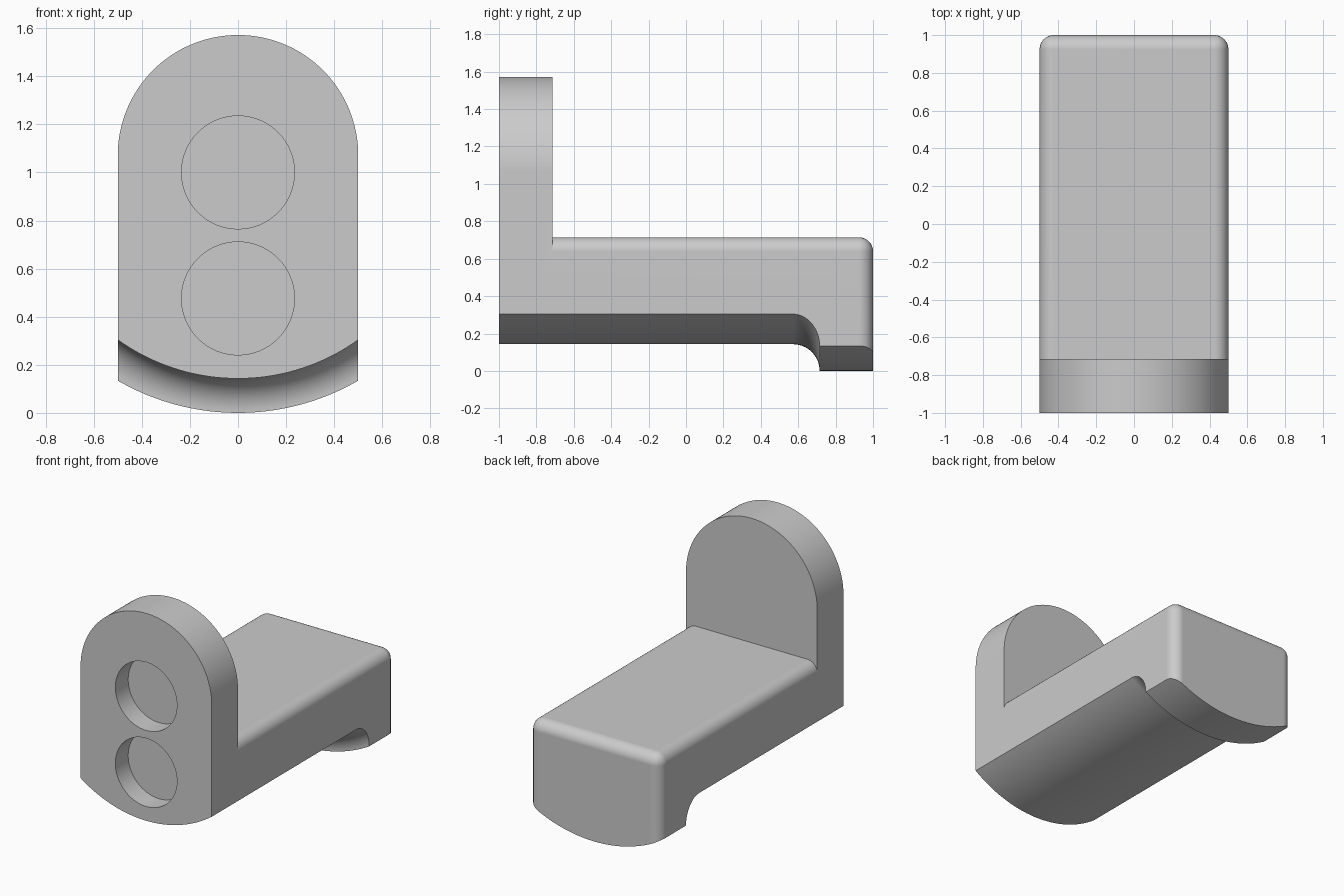
import bpy, bmesh, math
from mathutils import Matrix

cube = bpy.data.objects.get("Cube")
if cube:
    bpy.data.objects.remove(cube, do_unlink=True)

UNIT = 1 / 7          # base module: plate is two units thick
HALF = 0.5            # half width
TOP = 5 * UNIT        # top of the long body
PLATE_BACK = -1 + 2 * UNIT

grey = bpy.data.materials.new("plain grey")
grey.use_nodes = True
colour = (0.6, 0.6, 0.6, 1)
grey.diffuse_color = colour
grey.node_tree.nodes["Principled BSDF"].inputs["Base Color"].default_value = colour


def make_object(name, bm):
    bmesh.ops.recalc_face_normals(bm, faces=bm.faces)
    mesh = bpy.data.meshes.new(name)
    bm.to_mesh(mesh)
    bm.free()
    mesh.materials.append(grey)
    obj = bpy.data.objects.new(name, mesh)
    bpy.context.collection.objects.link(obj)
    return obj


def loft(name, rings):
    """Closed solid through rings of (x, y, z) points."""
    bm = bmesh.new()
    loops = [[bm.verts.new(p) for p in ring] for ring in rings]
    n = len(loops[0])
    for a, b in zip(loops, loops[1:]):
        for i in range(n):
            j = (i + 1) % n
            bm.faces.new((a[i], a[j], b[j], b[i]))
    bm.faces.new(loops[0])
    bm.faces.new(loops[-1])
    return make_object(name, bm)


def circle(r, y, z, n):
    return [(r * math.sin(2 * math.pi * i / n), y, z - r * math.cos(2 * math.pi * i / n))
            for i in range(n)]


def combine(target, tool, operation):
    mod = target.modifiers.new(operation, "BOOLEAN")
    mod.object, mod.operation, mod.solver = tool, operation, "EXACT"
    bpy.context.view_layer.objects.active = target
    bpy.ops.object.modifier_apply(modifier=mod.name)
    bpy.data.objects.remove(tool, do_unlink=True)


# Upright end plate with a round top
arch = [(HALF * math.cos(math.pi * i / 64), 11 * UNIT - HALF + HALF * math.sin(math.pi * i / 64))
        for i in range(65)]
outline = [(HALF, -0.1)] + arch + [(-HALF, -0.1)]
bracket = loft("bracket", [[(x, y, z) for x, z in outline] for y in (-1, PLATE_BACK)])

# Long body with rounded top edges and rounded rear corners
bm = bmesh.new()
start = PLATE_BACK - UNIT
bmesh.ops.create_cube(bm, size=1, matrix=Matrix.Translation((0, (1 + start) / 2, (TOP - 0.1) / 2))
                      @ Matrix.Diagonal((2 * HALF, 1 - start, TOP + 0.1, 1)))
rounded = []
for e in bm.edges:
    mid = (e.verts[0].co + e.verts[1].co) / 2
    on_top, on_back, on_side = mid.z > TOP - 0.01, mid.y > 0.99, abs(mid.x) > HALF - 0.01
    if on_top + on_back + on_side == 2 and mid.y > start + 0.01:
        rounded.append(e)
bmesh.ops.bevel(bm, geom=rounded, offset=0.075, segments=8, profile=0.5, affect="EDGES")
combine(bracket, make_object("body", bm), "UNION")

# Curved underside: turned shape with a hollow fillet before the rear foot
steps = [math.pi / 2 * i / 16 for i in range(17)]
turned = [(1 - UNIT, -1.2)]
turned += [(1 - UNIT * math.cos(a), 4 * UNIT + UNIT * math.sin(a)) for a in steps]
turned += [(1, 1.2)]
combine(bracket, loft("underside", [circle(r, y, 1, 160) for r, y in turned]), "INTERSECT")

# Two blind round recesses in the front
for z in (1.0, 0.476):
    recess = loft("recess", [circle(0.235, y, z, 64) for y in (-1.1, -1 + 0.14)])
    combine(bracket, recess, "DIFFERENCE")

# Smooth curves, flat planes
bracket.select_set(True)
bpy.context.view_layer.objects.active = bracket
bpy.ops.object.shade_smooth_by_angle(angle=math.radians(30))
weighted = bracket.modifiers.new("flat planes", "WEIGHTED_NORMAL")
weighted.keep_sharp = True
